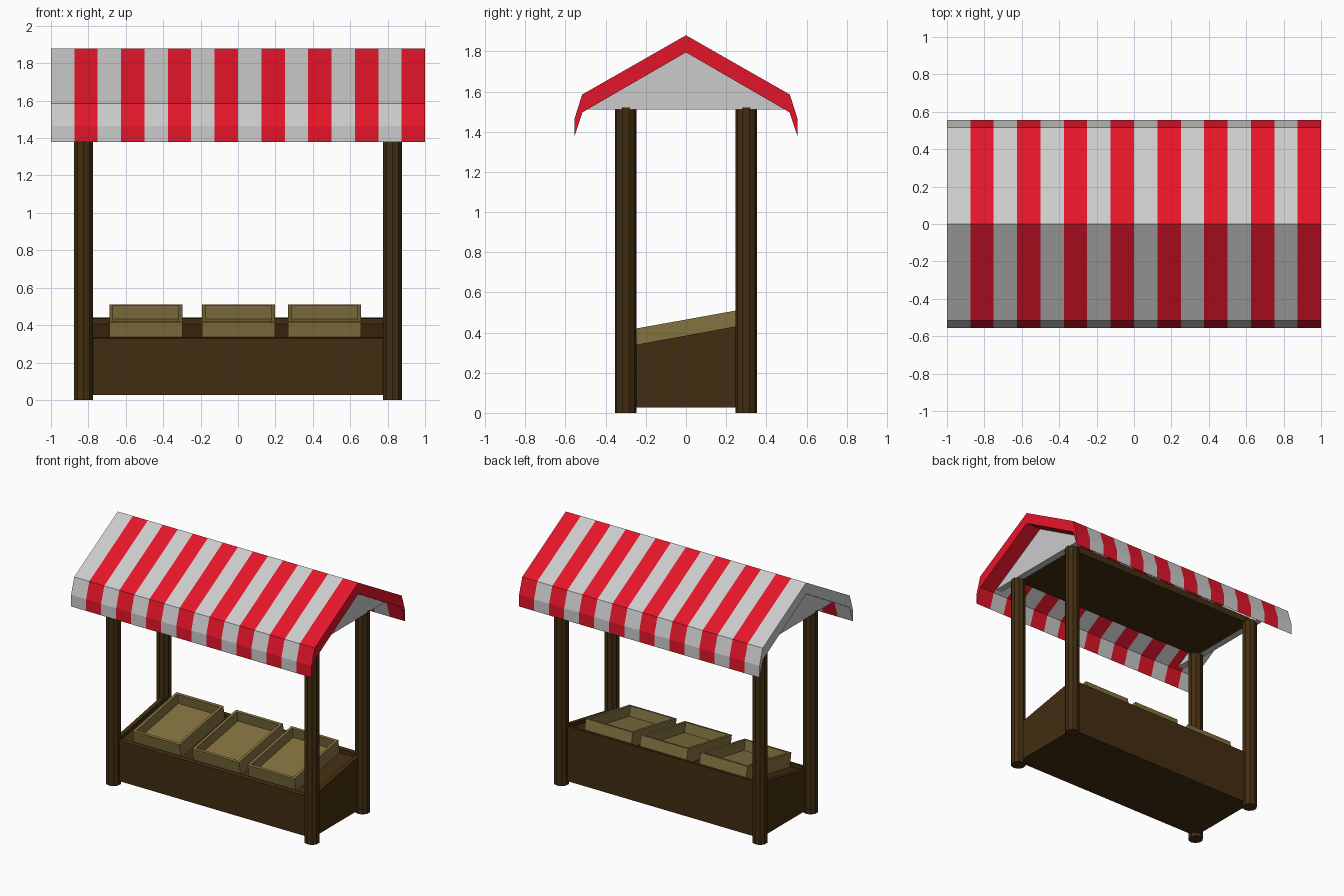
import bpy, bmesh, math
from mathutils import Matrix

if "Cube" in bpy.data.objects:
    bpy.data.objects.remove(bpy.data.objects["Cube"])


def material(name, rgb):
    m = bpy.data.materials.new(name)
    m.diffuse_color = (*rgb, 1)
    m.use_nodes = True
    m.node_tree.nodes["Principled BSDF"].inputs["Base Color"].default_value = m.diffuse_color
    return m


RED = material("red_cloth", (0.78, 0.0075, 0.023))
WOOD = material("dark_wood", (0.055, 0.027, 0.0055))
CRATE = material("crate_wood", (0.23, 0.168, 0.05))
WHITE = material("pale_cloth", (0.8, 0.8, 0.8))


def finish(bm, name, *mats):
    bmesh.ops.recalc_face_normals(bm, faces=bm.faces[:])
    me = bpy.data.meshes.new(name)
    bm.to_mesh(me)
    bm.free()
    for m in mats:
        me.materials.append(m)
    ob = bpy.data.objects.new(name, me)
    bpy.context.collection.objects.link(ob)
    return ob


def sweep_x(profile, xs):
    """Closed (y, z) profile swept along x; returns the bmesh and its bands of faces."""
    bm = bmesh.new()
    rings = [[bm.verts.new((x, y, z)) for y, z in profile] for x in xs]
    n = len(profile)
    bands = [[bm.faces.new((a[i], a[(i + 1) % n], b[(i + 1) % n], b[i])) for i in range(n)]
             for a, b in zip(rings, rings[1:])]
    caps = [bm.faces.new(rings[0]), bm.faces.new(rings[-1])]
    bands[0].append(caps[0])
    bands[-1].append(caps[1])
    return bm, bands


def hollow(bm, face, wall, depth):
    """Inset a top face and sink it to make an open tray."""
    bmesh.ops.recalc_face_normals(bm, faces=bm.faces[:])
    bmesh.ops.inset_region(bm, faces=[face], thickness=wall, use_even_offset=True)
    moved = bmesh.ops.extrude_face_region(bm, geom=[face])["geom"]
    verts = [g for g in moved if isinstance(g, bmesh.types.BMVert)]
    bmesh.ops.translate(bm, verts=verts, vec=(0, 0, -depth))
    if face.is_valid:
        bm.faces.remove(face)


# Striped awning with drooping edges
outer = [(0.555, 1.378), (0.555, 1.465), (0.517, 1.585)]
profile = (outer + [(0, 1.88)] + [(-y, z) for y, z in reversed(outer)]
           + [(-0.515, 1.497), (0, 1.795), (0.515, 1.497)])
bm, bands = sweep_x(profile, [-1 + i * 0.125 for i in range(17)])
for i, band in enumerate(bands):
    for f in band:
        f.material_index = i % 2
finish(bm, "awning", WHITE, RED)

# Gable panels closing the roof ends
for side, name in ((-1, "left_gable"), (1, "right_gable")):
    bm, _ = sweep_x([(-0.495, 1.51), (0.495, 1.51), (0, 1.8)], [side * 0.825, side * 0.875])
    finish(bm, name, WHITE)

# Ceiling board resting on the posts
bm, _ = sweep_x([(-0.3, 1.511), (0.3, 1.511), (0.3, 1.56), (-0.3, 1.56)], [-0.826, 0.826])
finish(bm, "ceiling_board", WOOD)

# Four round posts
for sx, nx in ((-1, "left"), (1, "right")):
    for sy, ny in ((-1, "front"), (1, "back")):
        bm = bmesh.new()
        bmesh.ops.create_cone(bm, cap_ends=True, segments=10, radius1=0.053, radius2=0.053,
                              depth=1.52,
                              matrix=Matrix.Translation((sx * 0.826, sy * 0.3, 0.76)))
        finish(bm, f"{ny}_{nx}_post", WOOD)

# Sloping counter with a shallow recessed top
bm, bands = sweep_x([(-0.3, 0.027), (0.3, 0.027), (0.3, 0.44), (-0.3, 0.33)], [-0.826, 0.826])
hollow(bm, bands[0][2], 0.03, 0.028)
finish(bm, "counter", WOOD)

# Three open crates tilted with the counter
for cx, name in ((-0.492, "left_crate"), (0.003, "middle_crate"), (0.463, "right_crate")):
    bm, bands = sweep_x([(-0.265, -0.115), (0.265, -0.115), (0.265, 0), (-0.265, 0)],
                        [-0.195, 0.195])
    hollow(bm, bands[0][2], 0.02, 0.075)
    ob = finish(bm, name, CRATE)
    ob.location = (cx, -0.01, 0.463)
    ob.rotation_euler = (math.atan(0.18), 0, 0)
